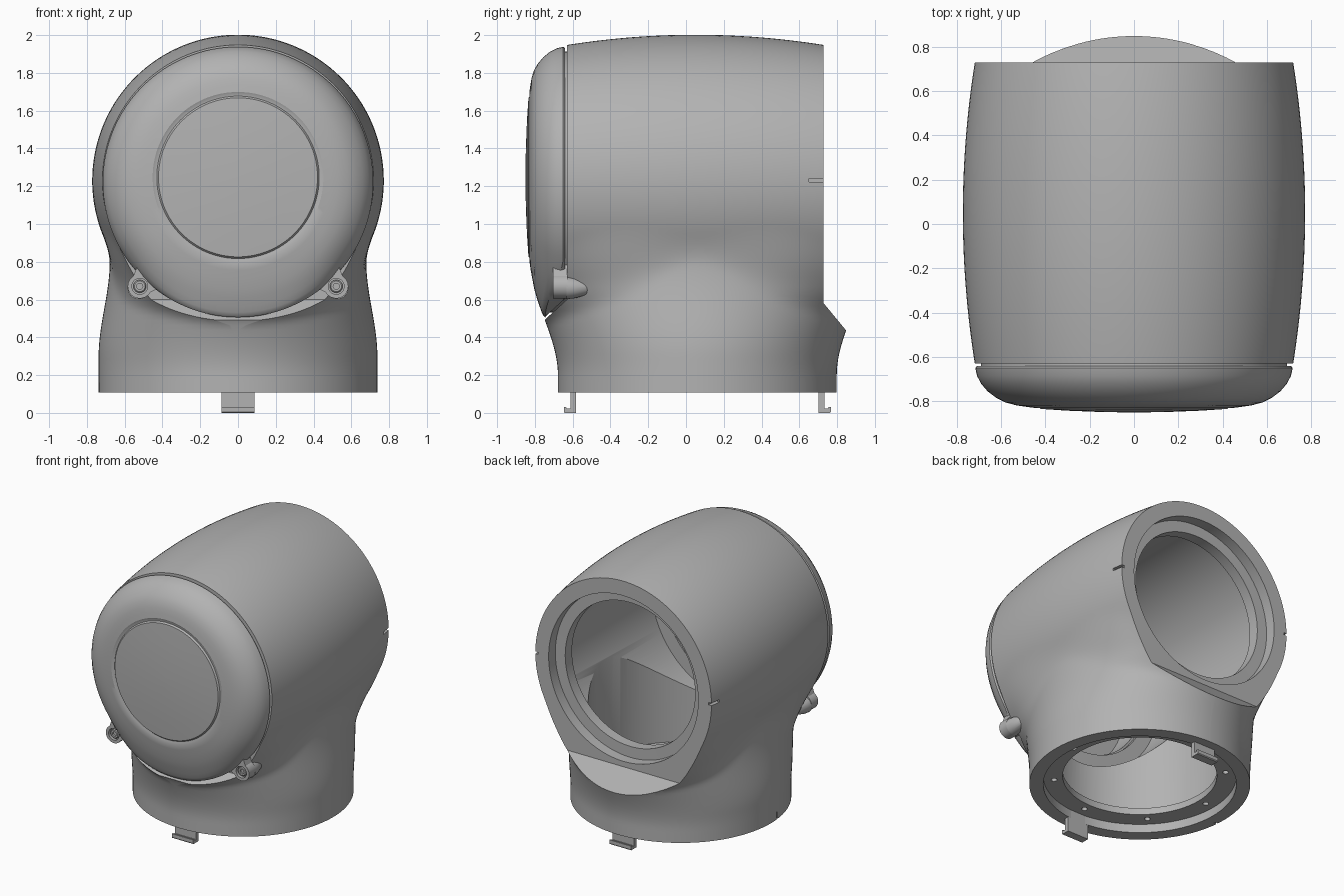
import bpy, bmesh, math
from mathutils import Vector

old = bpy.data.objects.get("Cube")
if old:
    bpy.data.objects.remove(old, do_unlink=True)

grey = bpy.data.materials.new("plain grey")
grey.use_nodes = True
GREY = (0.45, 0.45, 0.45, 1)
grey.diffuse_color = GREY
grey.node_tree.nodes["Principled BSDF"].inputs["Base Color"].default_value = GREY

AXIS_Z = 1.23    # height of the barrel axis
BASE_Y = 0.06    # centre of the round base
BASE_Z = 0.107   # underside of the base
SEG = 128


def finish(name, bm):
    bmesh.ops.recalc_face_normals(bm, faces=bm.faces)
    mesh = bpy.data.meshes.new(name)
    bm.to_mesh(mesh)
    bm.free()
    mesh.materials.append(grey)
    ob = bpy.data.objects.new(name, mesh)
    bpy.context.collection.objects.link(ob)
    return ob


def loft(name, rings, ladder=False):
    """Skin equal-length point rings; cap ends with one face or a ladder of quads."""
    bm = bmesh.new()
    loops = [[bm.verts.new(p) for p in ring] for ring in rings]
    n = len(loops[0])
    for a, b in zip(loops, loops[1:]):
        for i in range(n):
            j = (i + 1) % n
            bm.faces.new((a[i], a[j], b[j], b[i]))
    for end in (loops[0], loops[-1]):
        if ladder:
            for i in range(n // 2 - 1):
                bm.faces.new((end[i], end[i + 1], end[n - 2 - i], end[n - 1 - i]))
        else:
            bm.faces.new(end)
    return finish(name, bm)


def circle(n=SEG):
    return [(math.cos(2 * math.pi * i / n), math.sin(2 * math.pi * i / n)) for i in range(n)]


def turn_y(name, profile, x=0, z=AXIS_Z, n=SEG):
    """Revolve (radius, y) pairs about a line along y."""
    return loft(name, [[(x + r * c, y, z + r * s) for c, s in circle(n)] for r, y in profile])


def turn_z(name, profile, x=0, y=BASE_Y, n=SEG):
    """Revolve (radius, z) pairs about a vertical line."""
    return loft(name, [[(x + r * c, y + r * s, z) for c, s in circle(n)] for r, z in profile])


def prism_x(name, outline, half):
    return loft(name, [[(x, y, z) for y, z in outline] for x in (-half, half)])


def box(name, lo, hi):
    bm = bmesh.new()
    bmesh.ops.create_cube(bm, size=1)
    for v in bm.verts:
        v.co = Vector([l if c < 0 else h for c, l, h in zip(v.co, lo, hi)])
    return finish(name, bm)


def combine(ob, other, operation="DIFFERENCE"):
    other.hide_render = True
    mod = ob.modifiers.new("cut", "BOOLEAN")
    mod.operation = operation
    mod.solver = "EXACT"
    mod.object = other
    bpy.context.view_layer.objects.active = ob
    bpy.ops.object.modifier_apply(modifier=mod.name)
    bpy.data.objects.remove(other, do_unlink=True)


def smooth(ob, angle=30):
    bpy.ops.object.select_all(action="DESELECT")
    ob.select_set(True)
    bpy.context.view_layer.objects.active = ob
    bpy.ops.object.shade_smooth_by_angle(angle=math.radians(angle))


def ease(t):
    t = min(max(t, 0), 1)
    return t * t * (3 - 2 * t)


# Body: bulged barrel flowing into the flared round base with a soft fillet
def barrel_radius(y):
    return 0.772 - 0.054 * ((y - 0.05) / 0.68) ** 2


def neck_depth(z):
    return 0.738 + 0.165 * ease((z - 0.2) / 0.65)


def half_width(y, z):
    a, b = 0.738 - 0.059 * ease((z - 0.3) / 0.5), neck_depth(z)
    dy = y - BASE_Y
    k = 0.04 + 0.16 * ease(abs(dy) / 0.6) * ease((z - 0.36) / 0.3) * ease((1.23 - z) / 0.5)
    lo, hi = 0.002, 1
    for _ in range(24):
        x = (lo + hi) / 2
        barrel = math.hypot(x, z - AXIS_Z) - barrel_radius(y)
        neck = (math.hypot(x / a, dy / b) - 1) * a
        h = max(k - abs(barrel - neck), 0) / k
        if min(barrel, neck) - h * h * k / 4 > 0:
            hi = x
        else:
            lo = x
    return lo


ROWS, ARCS, STATIONS = 44, 32, 72
rings = []
for i in range(STATIONS + 1):
    along = -math.cos(math.pi * i / STATIONS)
    side = []
    for j in range(ROWS):
        z = BASE_Z + (AXIS_Z - BASE_Z) * j / ROWS
        y = BASE_Y + neck_depth(z) * along
        side.append((half_width(y, z), y, z))
    y = BASE_Y + neck_depth(AXIS_Z) * along
    r = barrel_radius(y)
    for j in range(ARCS):
        phi = math.pi * j / (2 * ARCS - 1)
        side.append((r * math.cos(phi), y, AXIS_Z + r * math.sin(phi)))
    rings.append(side + [(-x, y, z) for x, y, z in reversed(side)])
body = loft("body", rings, ladder=True)

# Flat ends that slope outward below the barrel
combine(body, prism_x("front_trim", [(-2, 3), (-0.63, 3), (-0.63, 0.6), (-0.96, 0.3), (-2, 0.3)], 2))
combine(body, prism_x("rear_trim", [(2, 3), (0.729, 3), (0.729, 0.58), (1.06, 0.18), (2, 0.18)], 2))

# Round bosses behind the cap screws
for sign in (-1, 1):
    combine(body, turn_y("boss", [(0.06, -0.632), (0.055, -0.59), (0.038, -0.53), (0.012, -0.49)],
                         sign * 0.525, 0.662, 24), "UNION")

# Hollow interior: stepped barrel bore, upright tube and bottom ledge
combine(body, turn_y("bore", [(0.58, -0.9), (0.58, -0.57), (0.68, -0.569), (0.68, 0.57),
                              (0.53, 0.571), (0.53, 0.65), (0.61, 0.651), (0.61, 0.9)]))
tube = turn_z("tube", [(0.62, 0.22), (0.62, 1.15)])
combine(tube, box("tube_trim", (-1, 0.566, 0), (1, 1, 2)))
combine(body, tube)
combine(body, turn_z("base_recess", [(0.645, 0), (0.645, 0.17), (0.515, 0.171), (0.515, 0.3)]))

# Screw holes in the ledge
for i in range(8):
    a = math.pi * i / 4
    combine(body, turn_z("screw_hole", [(0.02, 0.1), (0.02, 0.26)],
                         0.575 * math.cos(a), BASE_Y + 0.575 * math.sin(a), 16))

# Alignment notches at the rear rim and the base rim
for sign in (-1, 1):
    xs = sorted((sign * 0.695, sign * 0.9))
    combine(body, box("notch", (xs[0], 0.65, 1.222), (xs[1], 0.8, 1.24)))
combine(body, box("base_notch", (-0.8, -0.02, 0), (-0.71, -0.005, 0.16)))
smooth(body)

# Domed cap: radius, y around the top, y at the bottom
cap_profile = [
    (0.56, -0.78, -0.78), (0.56, -0.6, -0.6), (0.69, -0.6, -0.6), (0.69, -0.64, -0.64),
    (0.708, -0.64, -0.64), (0.716, -0.65, -0.745),
    (0.708, -0.685, -0.755), (0.69, -0.72, -0.764), (0.66, -0.755, -0.775), (0.62, -0.785, -0.79),
    (0.58, -0.805, -0.803), (0.53, -0.818, -0.814), (0.49, -0.824, -0.822), (0.452, -0.829, -0.828),
    (0.44, -0.824, -0.824), (0.43, -0.823, -0.823), (0.421, -0.834, -0.834), (0.3, -0.842, -0.842),
    (0.15, -0.848, -0.848), (0.02, -0.85, -0.85)]
rings = []
for k, (r, top, low) in enumerate(cap_profile):
    centre = 1.222 + 0.025 * ease((0.7 - r) / 0.25) if k > 4 else 1.222
    ring = []
    for c, s in circle():
        z = centre + r * s
        y = top + (low - top) * ease((-s - 0.55) / 0.45)
        if 0 < k < 5:
            y -= 1.1 * max(0, 0.605 - z)
        ring.append((r * c, y, z))
    rings.append(ring)
smooth(loft("front_cap", rings))

# Cap ears with recessed screws
for sign, label in ((-1, "right"), (1, "left")):
    x0, z0 = sign * 0.52, 0.67
    toward = math.atan2(1.222 - z0, -x0)
    outline = [(0.064 * math.cos(toward + t), 0.064 * math.sin(toward + t))
               for t in [math.radians(75 + 10 * i) for i in range(22)]]
    for w in (-0.11, 0.11):
        outline.append((0.13 * math.cos(toward) - w * math.sin(toward),
                        0.13 * math.sin(toward) + w * math.cos(toward)))
    ear = loft(label + "_cap_ear", [[(x0 + u, y, z0 + v) for u, v in outline]
                                    for y in (-0.628, -0.705)])
    combine(ear, turn_y("ear_hole", [(0.042, -0.8), (0.042, -0.68)], x0, z0, 32))
    smooth(ear)
    smooth(turn_y(label + "_cap_screw", [(0.034, -0.67), (0.034, -0.693), (0.028, -0.698),
                                         (0.016, -0.698), (0.016, -0.685)], x0, z0, 24))

# Hooked clips under the base, mirrored front to rear
for sign, label in ((-1, "front"), (1, "rear")):
    outline = [(0.642, 0.2), (0.642, 0.0), (0.702, 0.0), (0.707, 0.006), (0.707, 0.032),
               (0.695, 0.032), (0.691, 0.022), (0.672, 0.022), (0.672, 0.1), (0.672, 0.2)]
    smooth(prism_x(label + "_clip", [(BASE_Y + sign * d, z) for d, z in outline], 0.087))
